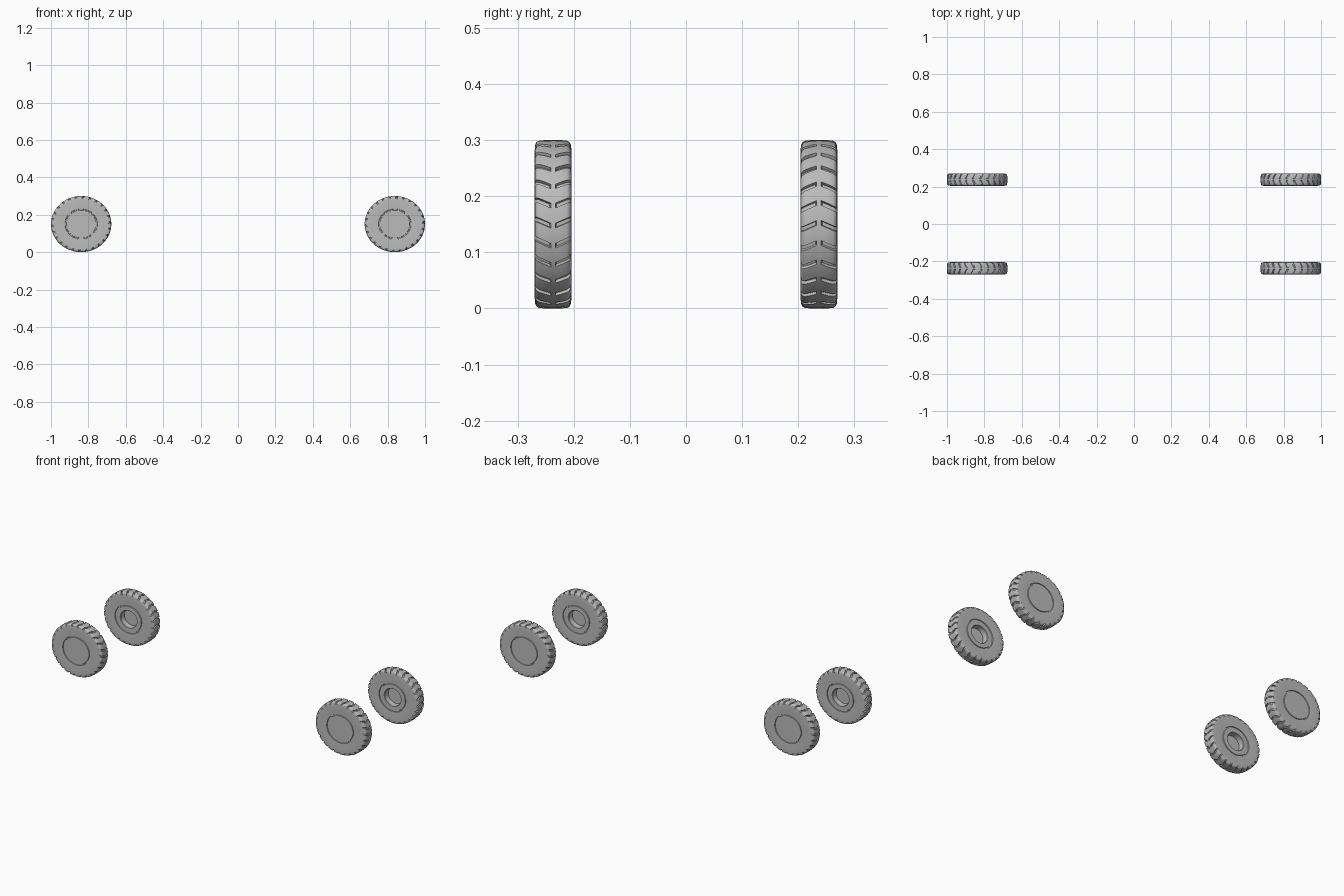
import bpy, bmesh, math

if "Cube" in bpy.data.objects:
    bpy.data.objects.remove(bpy.data.objects["Cube"])

PITCHES = 26          # tread blocks round each tyre
GROOVE = 0.0065       # tread groove depth
RX, RZ = 1.075, 1.0   # the wheels are slightly wider than tall

grey = bpy.data.materials.new("grey rubber")
grey.diffuse_color = (0.5, 0.5, 0.5, 1)
grey.use_nodes = True
grey.node_tree.nodes["Principled BSDF"].inputs["Base Color"].default_value = grey.diffuse_color

# Cross-section (y, radius, groove share) from outer hub to inner hub
half_tread = [(0.0325, 0.136, 0), (0.0322, 0.1385, 0.8), (0.0315, 0.143, 1),
              (0.029, 0.147, 1), (0.025, 0.149, 1), (0.015, 0.15, 1),
              (0.006, 0.15, 1), (0.004, 0.15, 0)]
outer = [(-0.0315, 0.0, 0), (-0.0315, 0.074, 0), (-0.027, 0.075, 0), (-0.027, 0.080, 0),
         (-0.0315, 0.081, 0), (-0.0325, 0.10, 0), (-0.0328, 0.12, 0)]
inner = [(0.0328, 0.12, 0), (0.0325, 0.10, 0), (0.0315, 0.081, 0), (0.027, 0.080, 0),
         (0.027, 0.075, 0), (0.0315, 0.074, 0), (0.0315, 0.050, 0), (0.029, 0.048, 0),
         (0.0, 0.046, 0), (0.0, 0.0, 0)]
profile = (outer + [(-y, r, g) for y, r, g in half_tread]
           + half_tread[::-1] + inner)

# Angular columns within one pitch: (fraction, is groove)
columns = [(0.0, 0), (0.25, 0), (0.5, 0), (0.76, 0), (0.79, 1), (0.97, 1)]


def wheel_mesh():
    """Lathe the section, slanting the columns so the grooves form chevrons."""
    bm = bmesh.new()
    step = 2 * math.pi / PITCHES
    rings = []
    for p in range(PITCHES):
        for frac, cut in columns:
            ring = []
            for y, r, g in profile:
                a = (p + frac) * step + min(abs(y), 0.03) * 3.0
                rr = r - GROOVE * g * cut
                ring.append(bm.verts.new((rr * math.cos(a) * RX, y, rr * math.sin(a) * RZ)))
            rings.append(ring)
    for i, ring in enumerate(rings):
        nxt = rings[(i + 1) % len(rings)]
        for j in range(len(profile) - 1):
            bm.faces.new((ring[j], ring[j + 1], nxt[j + 1], nxt[j]))
    bmesh.ops.remove_doubles(bm, verts=bm.verts, dist=0.00001)
    bmesh.ops.recalc_face_normals(bm, faces=bm.faces)
    mesh = bpy.data.meshes.new("wheel")
    bm.to_mesh(mesh)
    bm.free()
    mesh.materials.append(grey)
    return mesh


# Four wheels, smooth disc facing outwards
mesh = wheel_mesh()
for side, y, turn in (("front", -0.237, 0), ("back", 0.237, math.pi)):
    for end, x in (("left", -0.8385), ("right", 0.8385)):
        wheel = bpy.data.objects.new(f"{side}_{end}_wheel", mesh)
        bpy.context.collection.objects.link(wheel)
        wheel.location = (x, y, 0.15)
        wheel.rotation_euler.z = turn
        bpy.context.view_layer.objects.active = wheel
        wheel.select_set(True)
bpy.ops.object.shade_smooth_by_angle(angle=math.radians(32))
